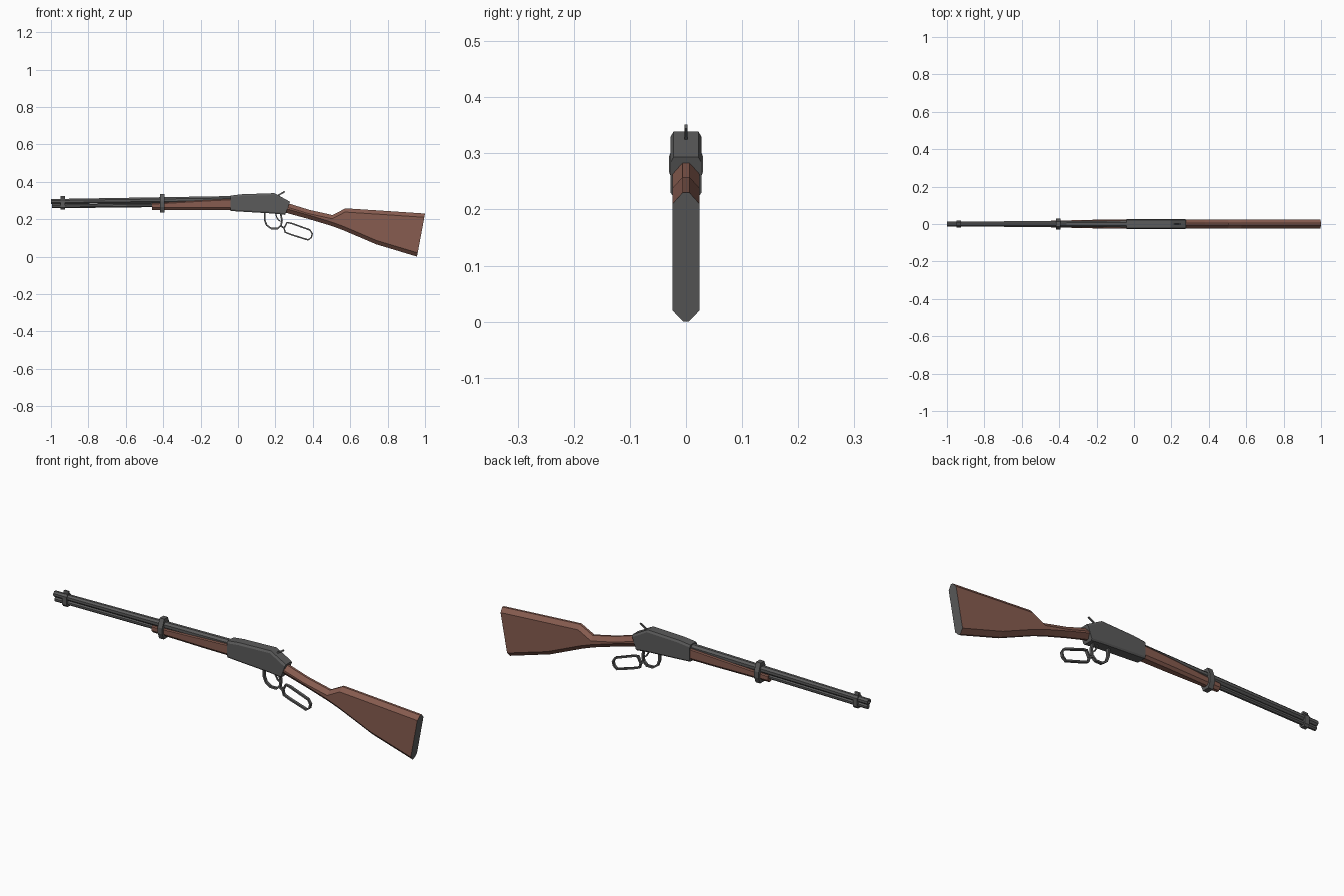
import bpy, bmesh, math
from mathutils import Vector

if "Cube" in bpy.data.objects:
    bpy.data.objects.remove(bpy.data.objects["Cube"])


def material(name, rgb):
    m = bpy.data.materials.new(name)
    m.diffuse_color = (*rgb, 1)
    m.use_nodes = True
    m.node_tree.nodes["Principled BSDF"].inputs["Base Color"].default_value = m.diffuse_color
    return m


STEEL = material("dark steel", (0.105, 0.105, 0.105))
WOOD = material("brown wood", (0.245, 0.108, 0.080))


def finish(bm, name, mats):
    bmesh.ops.recalc_face_normals(bm, faces=bm.faces)
    me = bpy.data.meshes.new(name)
    bm.to_mesh(me)
    bm.free()
    for m in mats:
        me.materials.append(m)
    ob = bpy.data.objects.new(name, me)
    bpy.context.collection.objects.link(ob)
    return ob


def skin(bm, rings, closed=False):
    """Join equal rings of points with quads; cap the ends unless closed."""
    vs = [[bm.verts.new(p) for p in r] for r in rings]
    n = len(vs[0])
    pairs = list(zip(vs, vs[1:])) + ([(vs[-1], vs[0])] if closed else [])
    for a, b in pairs:
        for i in range(n):
            j = (i + 1) % n
            bm.faces.new((a[i], a[j], b[j], b[i]))
    if not closed:
        bm.faces.new(vs[0])
        bm.faces.new(vs[-1])


def section(top, bot, w, ct, cb):
    """Chamfered section between a top and a bottom profile point."""
    (xt, zt), (xb, zb) = top, bot

    def at(y, z):
        return (xb + (xt - xb) * (z - zb) / (zt - zb), y, z)
    half = [(w - ct[0], zt), (w, zt - ct[1]), (w, zb + cb[1]), (w - cb[0], zb)]
    return [at(y, z) for y, z in half] + [at(-y, z) for y, z in reversed(half)]


def loft(name, mats, stations, ct, cb):
    bm = bmesh.new()
    skin(bm, [section(t, b, w, ct, cb) for t, b, w in stations])
    return finish(bm, name, mats)


def strip(name, pts, thick, width, closed=False):
    """Flat bar following an x-z path."""
    p = [Vector((x, 0, z)) for x, z in pts]
    n = len(p)
    rings = []
    for i in range(n):
        a = p[i - 1] if (closed or i) else p[i]
        b = p[(i + 1) % n] if (closed or i < n - 1) else p[i]
        t = (b - a).normalized()
        nrm = Vector((-t.z, 0, t.x)) * thick / 2
        y = Vector((0, width / 2, 0))
        rings.append([p[i] + nrm + y, p[i] + nrm - y, p[i] - nrm - y, p[i] - nrm + y])
    bm = bmesh.new()
    skin(bm, rings, closed)
    return finish(bm, name, [STEEL])


def pipe(name, stations, bore=0.0):
    """Eight-sided tube along x from (x, z, radius) stations, first end bored."""
    def ring(x, z, r):
        k = [math.pi / 8 + math.pi / 4 * i for i in range(8)]
        return [(x, r * math.cos(a), z + r * math.sin(a)) for a in k]
    if bore:
        x, z, _ = stations[0]
        stations = [(x + 0.03, z, bore), (x, z, bore)] + stations
    bm = bmesh.new()
    skin(bm, [ring(*s) for s in stations])
    return finish(bm, name, [STEEL])


# Butt stock with a steel butt face
stock = loft("butt_stock", [WOOD, STEEL], [
    ((0.255, 0.289), (0.235, 0.240), 0.024),
    ((0.38, 0.250), (0.37, 0.203), 0.024),
    ((0.505, 0.222), (0.50, 0.164), 0.024),
    ((0.575, 0.258), (0.56, 0.142), 0.024),
    ((0.76, 0.246), (0.738, 0.066), 0.024),
    ((1.00, 0.230), (0.957, 0.000), 0.024)], (0.018, 0.020), (0.019, 0.020))
for f in stock.data.polygons:
    if f.normal.x > 0.9 and f.center.x > 0.95:
        f.material_index = 1

# Receiver
loft("receiver", [STEEL], [
    ((-0.04, 0.326), (-0.04, 0.244), 0.028),
    ((0.02, 0.333), (0.02, 0.240), 0.028),
    ((0.195, 0.339), (0.19, 0.230), 0.028),
    ((0.278, 0.293), (0.252, 0.223), 0.028)], (0.006, 0.010), (0.005, 0.008))

# Fore end wood
loft("fore_end", [WOOD], [
    ((-0.46, 0.285), (-0.46, 0.250), 0.017),
    ((-0.17, 0.302), (-0.17, 0.250), 0.024),
    ((-0.03, 0.309), (-0.03, 0.250), 0.025)], (0.004, 0.005), (0.010, 0.012))

# Barrel and magazine tube
pipe("barrel", [(-1.0, 0.294, 0.0145), (-0.03, 0.306, 0.0190)], bore=0.008)
pipe("magazine_tube", [(-0.995, 0.269, 0.0115), (-0.44, 0.275, 0.0115)])

# Bands and front sight
loft("front_band", [STEEL], [((x, 0.312), (x, 0.251), 0.018)
                             for x in (-0.948, -0.924)], (0.008, 0.010), (0.008, 0.010))
loft("front_sight", [STEEL], [((x, 0.325), (x, 0.305), 0.007)
                              for x in (-0.948, -0.924)], (0.002, 0.003), (0.001, 0.001))
loft("rear_band", [STEEL], [((x, 0.335), (x, 0.236), 0.030)
                            for x in (-0.418, -0.393)], (0.016, 0.040), (0.012, 0.030))

# Hammer, trigger, trigger guard and lever loop
strip("hammer", [(0.208, 0.318), (0.222, 0.332), (0.234, 0.338), (0.250, 0.348)], 0.008, 0.005)
strip("trigger", [(0.200, 0.238), (0.206, 0.212), (0.216, 0.196), (0.228, 0.188)], 0.006, 0.006)
strip("trigger_guard", [(0.142, 0.240), (0.143, 0.195), (0.153, 0.168), (0.178, 0.150),
                        (0.212, 0.150), (0.231, 0.168), (0.235, 0.195), (0.226, 0.238)],
      0.009, 0.014)
strip("lever_loop", [(0.262, 0.182), (0.285, 0.178), (0.385, 0.142), (0.397, 0.122),
                     (0.392, 0.102), (0.375, 0.089), (0.285, 0.117), (0.252, 0.130),
                     (0.246, 0.152)], 0.008, 0.014, closed=True)
strip("lever_link", [(0.228, 0.164), (0.248, 0.152)], 0.009, 0.014)
